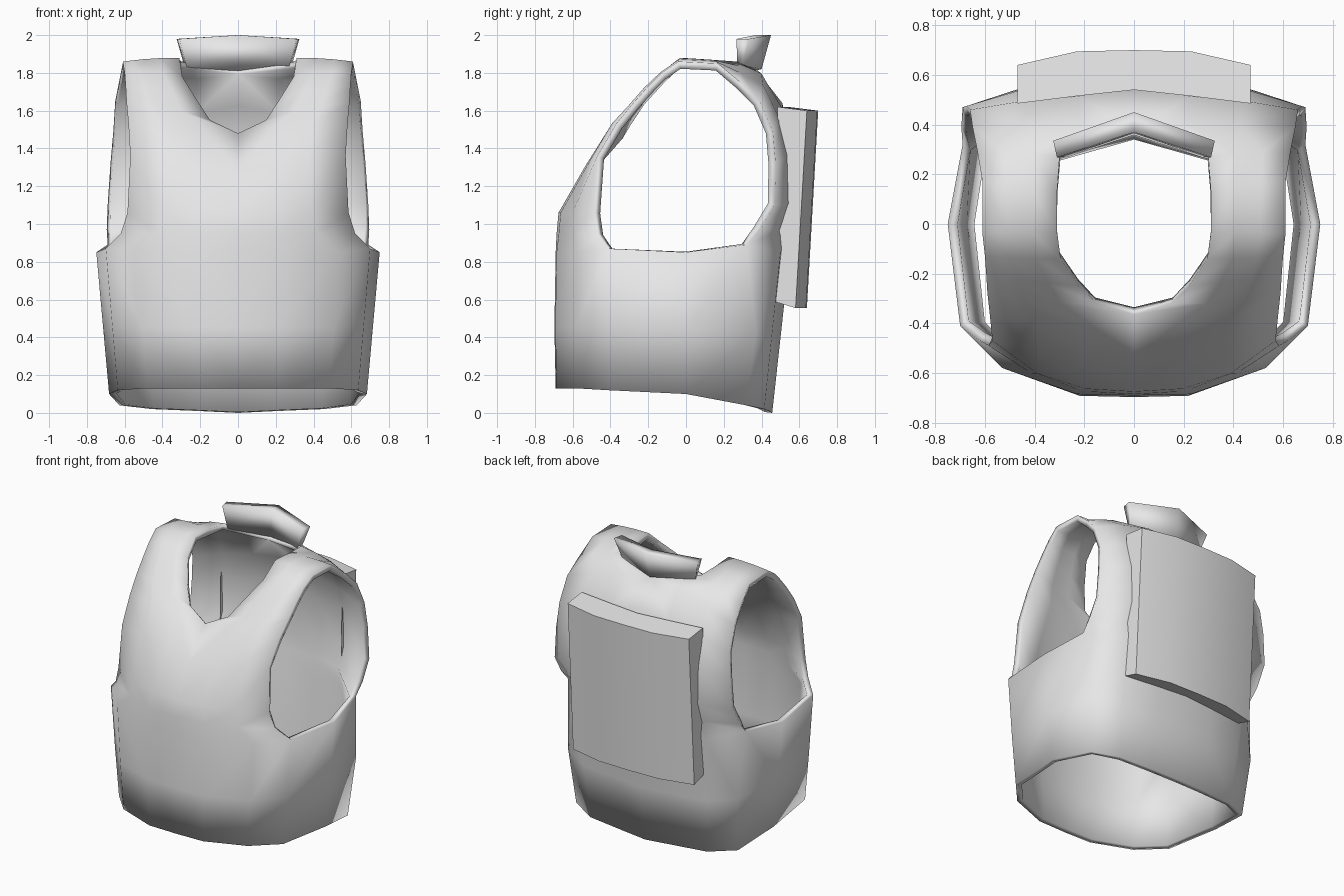
import bpy, bmesh, math
from mathutils import Vector

default_cube = bpy.data.objects.get("Cube")
if default_cube:
    bpy.data.objects.remove(default_cube, do_unlink=True)

# Single cloth colour
cloth = bpy.data.materials.new("light_grey_cloth")
cloth.use_nodes = True
cloth.diffuse_color = (0.8, 0.8, 0.8, 1)
cloth.node_tree.nodes["Principled BSDF"].inputs["Base Color"].default_value = cloth.diffuse_color


def bridge(bm, first, second):
    """Join two equally long rows of vertices with quads."""
    for j in range(len(first) - 1):
        bm.faces.new((first[j], first[j + 1], second[j + 1], second[j]))


def finish(name, bm, thickness=0.0, angle=180):
    """Turn a half mesh into a mirrored, shaded object."""
    mesh = bpy.data.meshes.new(name)
    bm.to_mesh(mesh)
    bm.free()
    mesh.materials.append(cloth)
    obj = bpy.data.objects.new(name, mesh)
    bpy.context.collection.objects.link(obj)
    mirror = obj.modifiers.new("mirror", "MIRROR")
    mirror.merge_threshold = 0.0005
    if thickness:
        shell = obj.modifiers.new("cloth_thickness", "SOLIDIFY")
        shell.thickness = thickness
        shell.offset = -1
    bpy.ops.object.select_all(action="DESELECT")
    obj.select_set(True)
    bpy.context.view_layer.objects.active = obj
    bpy.ops.object.convert(target="MESH")
    bpy.ops.object.shade_smooth_by_angle(angle=math.radians(angle))


def half_loft(name, sections, closed, angle):
    """Loft sections from the middle outwards and cap the outer end."""
    bm = bmesh.new()
    loops = [[bm.verts.new(p) for p in section] for section in sections]
    for a, b in zip(loops, loops[1:]):
        bridge(bm, a + a[:closed], b + b[:closed])
    bm.faces.new(loops[-1])
    # The cap must face outwards along x
    bmesh.ops.recalc_face_normals(bm, faces=bm.faces[:])
    bm.normal_update()
    bm.faces.ensure_lookup_table()
    if bm.faces[-1].normal.x < 0:
        bmesh.ops.reverse_faces(bm, faces=bm.faces[:])
    finish(name, bm, angle=angle)


# Waist tube: plan outline from front middle round the side to back middle
outline = [(0, -.69), (.23, -.685), (.53, -.58), (.7, -.41), (.75, 0),
           (.69, .32), (.5, .5), (.23, .53), (0, .55)]
hem_height = [.13, .13, .13, .12, .1, .04, .02, .01, 0]
arm_dip = [.85, .85, .85, .87, .85, .89, .85, .85, .85]

bm = bmesh.new()
rings = []
for level in (0, .45, 1):
    ring = []
    for (x, y), low, high in zip(outline, hem_height, arm_dip):
        swell = math.sin(math.pi * level)
        width = .91 + .09 * level
        if y > .4:
            y *= .83 + .17 * level
        elif y > 0:
            y += .05 * swell
        else:
            y *= 1 + .01 * swell
        ring.append(bm.verts.new((x * width, y, low + (high - low) * level)))
    rings.append(ring)
for lower, upper in zip(rings, rings[1:]):
    bridge(bm, lower, upper)

# Chest, shoulder strap and back: (neck side point, armhole point, bulge)
strap_rows = [
    ((0, -.685, .95), (.62, -.47, .95), .06),
    ((0, -.675, 1.06), (.585, -.49, 1.06), .05),
    ((0, -.54, 1.28), (.57, -.47, 1.36), .015),
    ((0, -.365, 1.48), (.58, -.37, 1.53), .03),
    ((.148, -.32, 1.55), (.59, -.28, 1.64), .02),
    ((.22, -.25, 1.66), (.595, -.2, 1.73), .015),
    ((.295, -.14, 1.78), (.6, -.13, 1.8), .01),
    ((.31, -.03, 1.88), (.61, -.04, 1.86), .005),
    ((.31, .13, 1.87), (.61, .17, 1.85), .005),
    ((.3, .27, 1.86), (.63, .29, 1.75), .015),
    ((0, .37, 1.82), (.65, .39, 1.65), .04),
    ((0, .51, 1.64), (.66, .46, 1.49), .025),
    ((0, .56, 1.42), (.675, .475, 1.32), .04),
    ((0, .575, 1.12), (.69, .47, 1.1), .04),
    ((0, .565, .96), (.695, .39, .97), .05),
]
previous = rings[-1][:4]
for neck, arm, bulge in strap_rows:
    neck, arm = Vector(neck), Vector(arm)
    middle = (neck + arm) / 2
    outward = Vector((0, middle.y, max(0, middle.z - 1.2))).normalized()
    row = [bm.verts.new(neck.lerp(arm, t / 3) + outward * bulge * (t in (1, 2)))
           for t in range(4)]
    bridge(bm, previous, row)
    previous = row
bridge(bm, previous, rings[-1][:4:-1])
finish("vest_shell", bm, thickness=.04)

# Back pouch: gently curved slab leaning back, open where it meets the vest
half_loft("back_pouch", [
    [(x, inner - .02, .59), (x, outer - .06, .555), (x, outer, 1.6), (x, inner, 1.62)]
    for x, inner, outer in ((0, .54, .7), (.23, .515, .695), (.47, .485, .64))],
    closed=False, angle=35)

# Collar: bent wedge, wider at the top
half_loft("collar", [
    [(0, .36, 1.81), (0, .4, 1.82), (0, .45, 2), (0, .37, 2)],
    [(.27, .27, 1.83), (.285, .3, 1.84), (.325, .335, 1.98), (.31, .268, 1.98)]],
    closed=True, angle=180)
